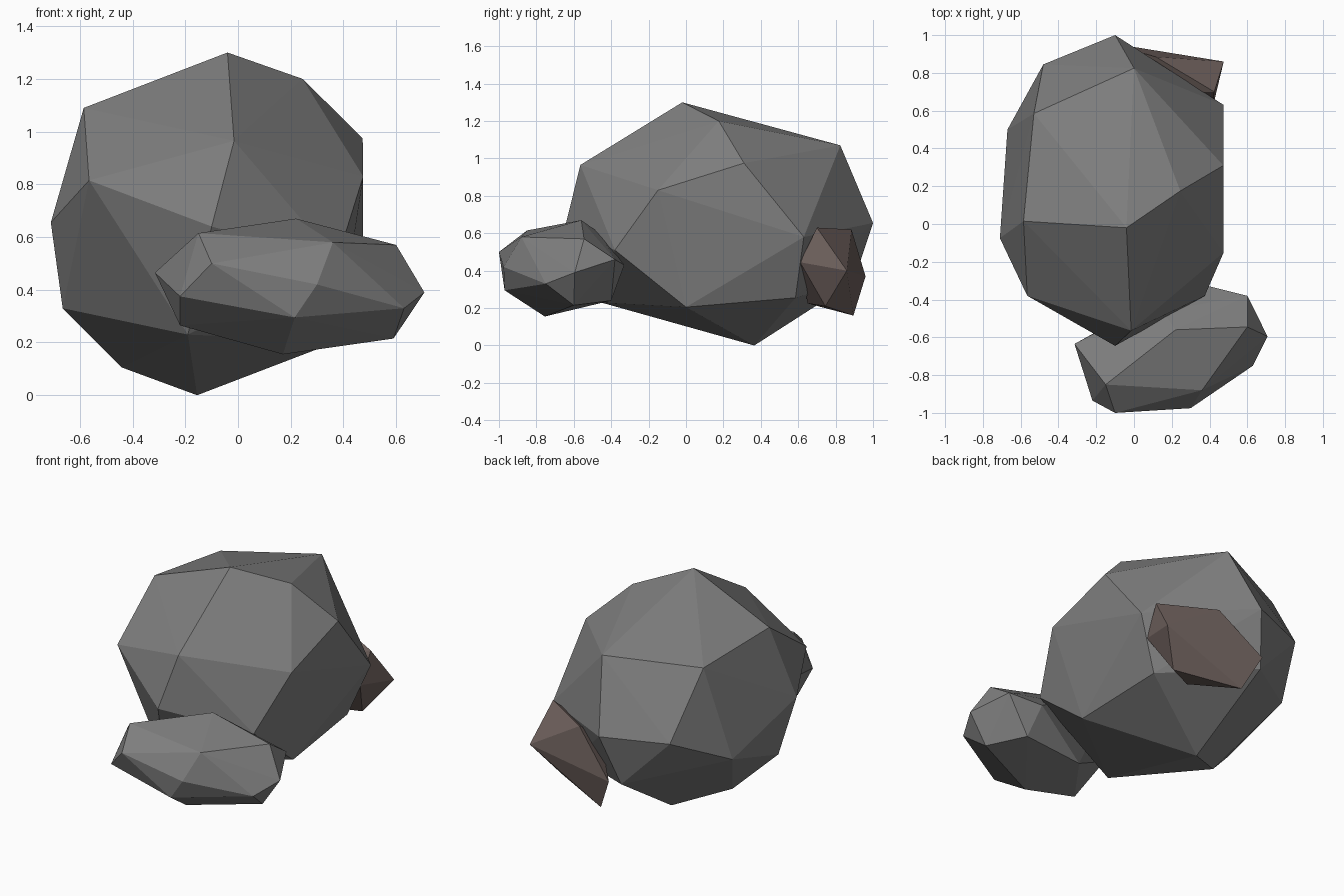
import bpy
import bmesh


def rock(name, corners, color):
    """Faceted boulder: the convex hull of a few chiselled corner points."""
    bm = bmesh.new()
    for c in corners:
        bm.verts.new(c)
    hull = bmesh.ops.convex_hull(bm, input=bm.verts)
    loose = [g for g in hull["geom_interior"] if isinstance(g, bmesh.types.BMVert)]
    bmesh.ops.delete(bm, geom=loose, context="VERTS")
    bmesh.ops.recalc_face_normals(bm, faces=bm.faces)
    mesh = bpy.data.meshes.new(name)
    bm.to_mesh(mesh)
    bm.free()
    obj = bpy.data.objects.new(name, mesh)
    bpy.context.collection.objects.link(obj)
    mat = bpy.data.materials.new(name + "_surface")
    mat.diffuse_color = color
    mesh.materials.append(mat)
    return obj


GREY = (.21, .21, .21, 1)
BROWN = (.165, .125, .115, 1)

# main boulder: crown, shoulders, waist, underside
rock("large_boulder", [
    (-.04, -.02, 1.30), (.245, .175, 1.20), (0, .825, 1.07), (-.53, .585, 1.04), (-.585, .015, 1.09),
    (.473, .31, .975), (.475, -.15, .83), (-.015, -.565, .965), (-.565, -.38, .815),
    (-.71, -.075, .655), (-.1, -.645, .64), (.375, -.38, .51), (.475, .63, .58),
    (-.1, 1.0, .655), (-.48, .845, .65), (-.67, .5, .475), (-.665, .04, .33),
    (-.19, -.455, .23), (.38, 0, .205), (.345, .585, .255), (-.18, .895, .34),
    (-.44, .17, .105), (-.155, .365, 0),
], GREY)

# elongated stone leaning on the front: top, sides, base, buried back
rock("front_stone", [
    (-.15, -.85, .615), (.22, -.56, .67), (.36, -.88, .58), (.6, -.545, .57),
    (-.315, -.635, .465), (-.1, -1.0, .5), (.3, -.975, .42), (-.22, -.935, .375),
    (.707, -.595, .39), (.63, -.75, .33), (.6, -.38, .46), (.4, -.33, .43),
    (.215, -.97, .295), (.17, -.755, .155), (.59, -.6, .215), (-.22, -.785, .265),
    (.45, -.4, .24), (.035, -.44, .235), (.15, -.46, .6), (-.12, -.53, .48),
], GREY)

# small brown stone embedded in the back
rock("back_stone", [
    (.475, .86, .4), (.425, .7, .63), (.115, .885, .62), (-.14, .96, .37),
    (-.04, .895, .16), (.335, .745, .21), (.155, .65, .225), (.415, .61, .445), (.1, .7, .5),
], BROWN)
